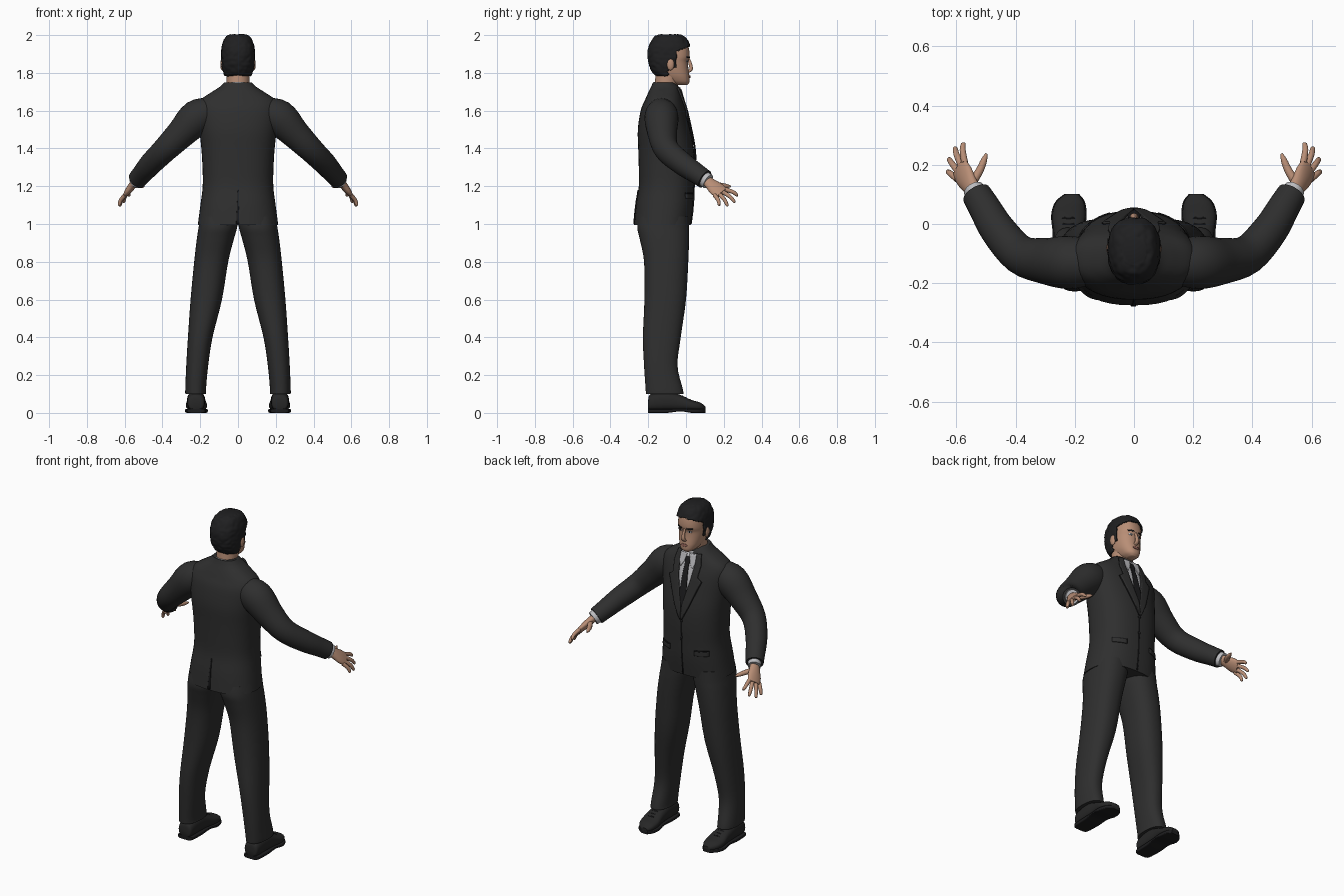
import bpy, bmesh, math
from mathutils import Vector, noise

cube = bpy.data.objects.get("Cube")
if cube:
    bpy.data.objects.remove(cube)


def material(name, r, g, b):
    m = bpy.data.materials.new(name)
    m.use_nodes = True
    m.diffuse_color = (r, g, b, 1)
    bsdf = m.node_tree.nodes["Principled BSDF"]
    bsdf.inputs["Base Color"].default_value = (r, g, b, 1)
    bsdf.inputs["Roughness"].default_value = 0.8
    return m


SUIT = material("charcoal suit", .028, .028, .028)
HAIR = material("black hair", .014, .014, .015)
SKIN = material("skin", .48, .27, .18)
SHIRT = material("pale grey shirt", .5, .5, .52)
DARK = material("near black trim", .012, .012, .013)
SHOE = material("black leather", .02, .02, .02)
LIPS = material("lips", .33, .14, .11)


def finish(name, bm, mat, angle=45, thick=0):
    if not thick:
        bmesh.ops.recalc_face_normals(bm, faces=bm.faces)
    me = bpy.data.meshes.new(name)
    bm.to_mesh(me)
    bm.free()
    me.materials.append(mat)
    ob = bpy.data.objects.new(name, me)
    bpy.context.collection.objects.link(ob)
    if thick:
        mod = ob.modifiers.new("thickness", "SOLIDIFY")
        mod.thickness, mod.offset = thick, 0
    bpy.ops.object.select_all(action="DESELECT")
    ob.select_set(True)
    bpy.context.view_layer.objects.active = ob
    bpy.ops.object.shade_smooth_by_angle(angle=math.radians(angle))
    return ob


def resample(rows, k):
    """Smooth spline through rows of numbers."""
    out = []
    for i in range(len(rows) - 1):
        p0, p1, p2 = rows[max(i - 1, 0)], rows[i], rows[i + 1]
        p3 = rows[min(i + 2, len(rows) - 1)]
        for j in range(k):
            t = j / k
            out.append([.5 * (2 * b + (c - a) * t + (2 * a - 5 * b + 4 * c - d) * t * t
                              + (3 * b - a - 3 * c + d) * t ** 3)
                        for a, b, c, d in zip(p0, p1, p2, p3)])
    return out + [list(rows[-1])]


def skin_rings(bm, rings):
    vs = [[bm.verts.new(p) for p in r] for r in rings]
    n = len(vs[0])
    for a, b in zip(vs, vs[1:]):
        for i in range(n):
            bm.faces.new((a[i], a[(i + 1) % n], b[(i + 1) % n], b[i]))
    bm.faces.new(vs[0])
    bm.faces.new(vs[-1])


def loft_mesh(rings, power=2.4, seg=40, k=4, along_y=False):
    """Rings are (level, centre x, half width, low, high)."""
    out = []
    for z, cx, a, lo, hi in resample(rings, k):
        ring = []
        for i in range(seg):
            t = 2 * math.pi * i / seg
            c, s = math.cos(t), math.sin(t)
            x = cx + a * math.copysign(abs(c) ** (2 / power), c)
            y = (lo + hi) / 2 + (hi - lo) / 2 * math.copysign(abs(s) ** (2 / power), s)
            ring.append((x, z, y) if along_y else (x, y, z))
        out.append(ring)
    bm = bmesh.new()
    skin_rings(bm, out)
    return bm


def loft(name, rings, mat, **kw):
    return finish(name, loft_mesh(rings, **kw), mat)


def tube(name, pts, mat, ref=(0, 0, 1), side=1, seg=20, k=4):
    """Points are (x, y, z, radius along ref, radius across)."""
    pts = resample(pts, k)
    out = []
    for i, p in enumerate(pts):
        t = (Vector(pts[min(i + 1, len(pts) - 1)][:3]) - Vector(pts[max(i - 1, 0)][:3])).normalized()
        u = Vector(ref)
        u = (u - t * u.dot(t)).normalized()
        v = t.cross(u)
        ring = [Vector(p[:3]) + u * p[3] * math.cos(a) + v * p[4] * math.sin(a)
                for a in (2 * math.pi * j / seg for j in range(seg))]
        out.append([(q.x * side, q.y, q.z) for q in ring])
    bm = bmesh.new()
    skin_rings(bm, out)
    return finish(name, bm, mat)


def surface_y(rings, x, z, power=2.4, back=False):
    for r, q in zip(rings, rings[1:]):
        if r[0] <= z <= q[0]:
            f = (z - r[0]) / (q[0] - r[0])
            a, lo, hi = [r[i] + (q[i] - r[i]) * f for i in (2, 3, 4)]
            h = (hi - lo) / 2 * max(0, 1 - abs(x / a) ** power) ** (1 / power)
            return (lo + hi) / 2 + (-h if back else h)
    return rings[-1][4]


def plate(name, rings, rows, mat, side=1, lift=.002, thick=.005, nx=6, back=False):
    """Thin plate hugging a lofted surface; rows are (z, x from, x to)."""
    fine = resample(rings, 4)
    bm = bmesh.new()
    dense = [[a + (b - a) * j / 6 for a, b in zip(r, q)]
             for r, q in zip(rows, rows[1:]) for j in range(6)] + [rows[-1]]
    grid = []
    for z, x0, x1 in dense:
        xs = sorted((x0 * side, x1 * side))
        line = []
        for i in range(nx + 1):
            x = xs[0] + (xs[1] - xs[0]) * i / nx
            y = surface_y(fine, x, z, back=back) + (-lift if back else lift)
            line.append(bm.verts.new((x, y, z)))
        grid.append(line)
    for a, b in zip(grid, grid[1:]):
        for i in range(nx):
            bm.faces.new((a[i + 1], a[i], b[i], b[i + 1]))
    return finish(name, bm, mat, thick=thick)


def ball(name, loc, scale, mat):
    bm = bmesh.new()
    bmesh.ops.create_uvsphere(bm, u_segments=16, v_segments=10, radius=1)
    for v in bm.verts:
        v.co = Vector([c * s + l for c, s, l in zip(v.co, scale, loc)])
    return finish(name, bm, mat)


# Jacket body
TORSO = [(.995, 0, .213, -.275, .025), (1.1, 0, .199, -.265, .038), (1.2, 0, .187, -.25, .042),
         (1.3, 0, .188, -.25, .045), (1.4, 0, .194, -.253, .04), (1.5, 0, .205, -.255, .022),
         (1.6, 0, .215, -.24, 0), (1.655, 0, .2, -.218, -.018), (1.695, 0, .145, -.2, -.03),
         (1.725, 0, .098, -.185, -.038), (1.75, 0, .072, -.175, -.06)]
loft("jacket_body", TORSO, SUIT)
plate("shirt_front", TORSO, [(1.42, -.004, .004), (1.56, -.04, .04), (1.715, -.055, .055)], SHIRT)
plate("tie", TORSO, [(1.41, -.006, .006), (1.5, -.022, .022), (1.64, -.013, .013),
                     (1.655, -.013, .013), (1.695, -.022, .022)], DARK, lift=.008)
plate("jacket_front_seam", TORSO, [(1.0, -.003, .003), (1.4, -.002, .002)], DARK)
plate("back_vent", TORSO, [(1.0, -.01, .006), (1.18, -.001, .002)], DARK, back=True)
for z in (1.33, 1.23):
    ball("jacket_button", (0, surface_y(TORSO, 0, z) + .003, z), (.009, .005, .009), DARK)

# Neck and shirt collar
loft("neck", [(1.66, 0, .06, -.17, -.04), (1.74, 0, .06, -.165, -.042), (1.81, 0, .062, -.16, -.02)],
     SKIN, power=2)
bm = loft_mesh([(1.69, 0, .072, -.177, -.028), (1.73, 0, .069, -.175, -.03),
                (1.748, 0, .066, -.172, -.034)], power=2)
for v in bm.verts:
    v.co.z -= (v.co.y + .15) * .2
finish("shirt_collar", bm, SHIRT)

# Head
HEAD = [(1.735, 0, .022, -.05, .006), (1.75, 0, .043, -.09, .018), (1.775, 0, .058, -.13, .019),
        (1.80, 0, .067, -.16, .016), (1.83, 0, .073, -.176, .012), (1.86, 0, .076, -.184, .011),
        (1.885, 0, .077, -.188, .019), (1.92, 0, .076, -.188, .017), (1.95, 0, .071, -.178, .008),
        (1.975, 0, .055, -.155, -.015), (1.988, 0, .03, -.125, -.05)]
loft("head", HEAD, SKIN, seg=48)
tube("nose", [(0, .012, 1.878, .006, .006), (0, .022, 1.85, .009, .008),
              (0, .027, 1.82, .009, .013), (0, .012, 1.806, .007, .012)], SKIN, ref=(0, 1, 0))
plate("mouth", HEAD, [(1.773, -.012, .012), (1.78, -.023, .023), (1.787, -.012, .012)], LIPS)

# Hair: an enlarged skull shell trimmed along the hairline
shell = [(z + (.012 if z > 1.96 else 0), 0, a + .008, lo - .011, hi + .008)
         for z, c, a, lo, hi in HEAD[2:]]
bm = loft_mesh(shell, seg=72, k=6)


def is_skin(face):
    c = face.calc_center_median()
    if c.z < 1.83:
        limit = -.095
    elif c.z < 1.915:
        limit = -.05
    else:
        limit = -.05 + (c.z - 1.915) * 2.5
    return c.z < 1.785 or c.y > limit


bmesh.ops.delete(bm, geom=[f for f in bm.faces if is_skin(f)], context="FACES")
for v in bm.verts:
    out = (v.co - Vector((0, -.085, 1.88))).normalized()
    v.co += out * noise.noise(v.co * 55) * .004
finish("hair", bm, HAIR, thick=.008)

# Suit details, face and limbs on both sides
SLEEVE = [(.13, -.13, 1.6, .07, .07), (.215, -.13, 1.565, .094, .09), (.3, -.125, 1.48, .079, .078),
          (.385, -.103, 1.395, .067, .066), (.46, -.02, 1.32, .061, .06),
          (.505, .055, 1.268, .054, .054), (.532, .1, 1.237, .051, .05)]
CUFF = [(.52, .08, 1.25, .043, .038), (.542, .117, 1.225, .041, .036)]
ACROSS = (.37, -.81, -.44)
PALM = [(.525, .09, 1.243, .028, .022), (.55, .125, 1.217, .032, .021),
        (.572, .16, 1.187, .043, .019), (.59, .19, 1.163, .041, .013)]
TIPS = [(.577, .275, 1.15), (.606, .26, 1.115), (.627, .222, 1.095), (.631, .178, 1.098)]
LEG = [(.1, .224, .055, -.212, -.012), (.13, .224, .055, -.214, -.018), (.25, .216, .058, -.222, -.045),
       (.4, .2, .065, -.228, -.028), (.6, .168, .083, -.22, 0), (.8, .142, .09, -.222, .012),
       (.92, .12, .098, -.245, .016), (.98, .107, .102, -.258, .016), (1.04, .1, .1, -.25, .015)]
SHOE_TOP = [(-.2, .222, .03, .02, .07), (-.185, .222, .044, .01, .1), (-.1, .222, .048, .01, .115),
            (-.03, .221, .05, .01, .095), (.03, .22, .056, .01, .068), (.075, .216, .046, .01, .055),
            (.102, .21, .02, .012, .035)]
SOLE = [(y, x, a + .004, 0 if y < -.09 or y > -.02 else .008, .022) for y, x, a, lo, hi in SHOE_TOP]

for s, label in ((1, "left"), (-1, "right")):
    plate(label + "_lapel", TORSO, [(1.34, 0, .006), (1.42, .003, .045), (1.575, .04, .105),
                                    (1.595, .043, .08), (1.66, .052, .088), (1.72, .05, .075)],
          SUIT, s, lift=.007, thick=.009)
    plate(label + "_lapel_edge", TORSO, [(1.34, .004, .009), (1.42, .043, .048), (1.575, .103, .109)],
          DARK, s, lift=.007)
    plate(label + "_collar_point", TORSO, [(1.635, .038, .04), (1.665, .02, .052), (1.712, .008, .055)],
          SHIRT, s, lift=.009)
    plate(label + "_pocket_flap", TORSO, [(1.135, .08, .155), (1.16, .08, .155)], SUIT, s, lift=.004)
    plate(label + "_pocket_slit", TORSO, [(1.16, .08, .155), (1.166, .08, .155)], DARK, s, lift=.003)
    plate(label + "_eye_white", HEAD, [(1.857, .024, .036), (1.863, .018, .042), (1.868, .024, .038)],
          SHIRT, s, lift=.001, thick=.003)
    plate(label + "_iris", HEAD, [(1.858, .028, .033), (1.868, .027, .034)], DARK, s, thick=.003)
    plate(label + "_eyebrow", HEAD, [(1.879, .014, .046), (1.886, .018, .05)], HAIR, s, thick=.004)
    ball(label + "_ear", (s * .083, -.082, 1.845), (.011, .02, .032), SKIN)

    # Arm and hand
    tube(label + "_sleeve", SLEEVE, SUIT, side=s, seg=28)
    tube(label + "_shirt_cuff", CUFF, SHIRT, side=s)
    tube(label + "_palm", PALM, SKIN, ref=ACROSS, side=s)
    for i, tip in enumerate(TIPS):
        base = Vector((.585, .18, 1.168)) + Vector(ACROSS) * (i - 1.5) * .023
        mid = base.lerp(Vector(tip), .55) + Vector((.004, .004, .004))
        tube(label + "_finger", [(*base, .012, .012), (*mid, .0105, .0105),
                                 (*base.lerp(Vector(tip), .93), .008, .008), (*tip, .003, .003)],
             SKIN, side=s, seg=10)
    tube(label + "_thumb", [(.55, .135, 1.212, .016, .016), (.522, .18, 1.205, .014, .014),
                            (.507, .215, 1.201, .011, .011), (.499, .238, 1.199, .004, .004)],
         SKIN, side=s, seg=10)

    # Leg and shoe
    def mirror(rows):
        return [(r[0], r[1] * s, *r[2:]) for r in rows]
    loft(label + "_trouser_leg", mirror(LEG), SUIT, power=2.3)
    loft(label + "_shoe", mirror(SHOE_TOP), SHOE, along_y=True)
    loft(label + "_sole", mirror(SOLE), DARK, along_y=True, power=6)
    for y in (-.02, 0, .02):
        z = .098 - (y + .03) * .45
        ball(label + "_shoelace", (s * .221, y, z - .006), (.024, .004, .005), DARK)
